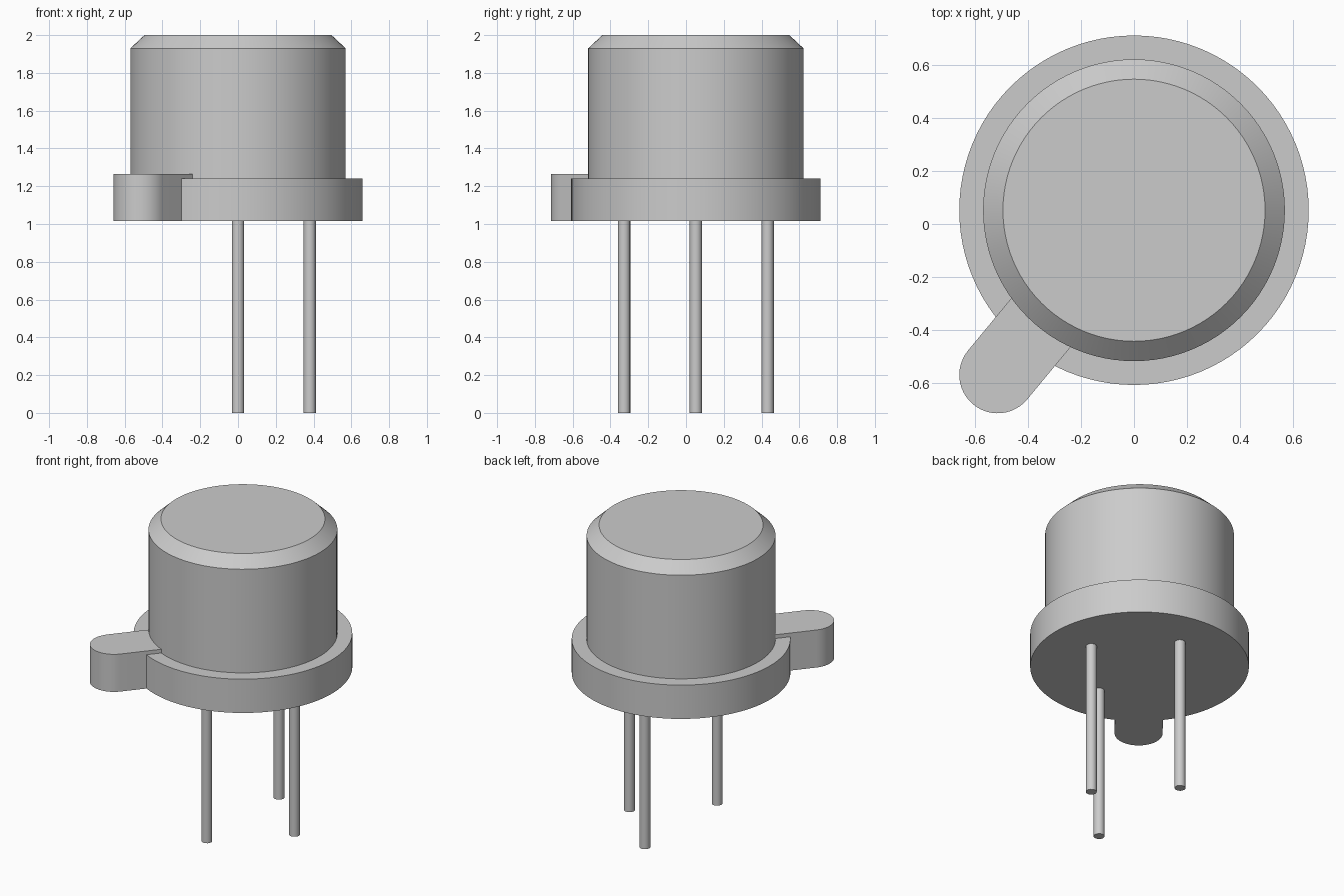
import bpy, bmesh, math
from mathutils import Vector

cube = bpy.data.objects.get("Cube")
if cube:
    bpy.data.objects.remove(cube, do_unlink=True)

metal = bpy.data.materials.new("grey metal")
metal.use_nodes = True
GREY = (0.6, 0.6, 0.6, 1)
metal.diffuse_color = GREY
metal.node_tree.nodes["Principled BSDF"].inputs["Base Color"].default_value = GREY

CENTRE = Vector((0, 0.052, 0))
BASE_Z = 1.015


def finish(name, bm):
    bmesh.ops.recalc_face_normals(bm, faces=bm.faces)
    mesh = bpy.data.meshes.new(name)
    bm.to_mesh(mesh)
    bm.free()
    mesh.materials.append(metal)
    obj = bpy.data.objects.new(name, mesh)
    bpy.context.collection.objects.link(obj)
    bpy.ops.object.select_all(action='DESELECT')
    obj.select_set(True)
    bpy.context.view_layer.objects.active = obj
    bpy.ops.object.shade_smooth_by_angle(angle=math.radians(31))
    return obj


def turned(name, profile, centre, sides):
    """Closed round solid from (radius, z) rings, bottom to top."""
    bm = bmesh.new()
    rings = []
    for r, z in profile:
        rings.append([bm.verts.new((centre.x + r * math.cos(2 * math.pi * i / sides),
                                    centre.y + r * math.sin(2 * math.pi * i / sides), z))
                      for i in range(sides)])
    for a, b in zip(rings, rings[1:]):
        for i in range(sides):
            j = (i + 1) % sides
            bm.faces.new((a[i], a[j], b[j], b[i]))
    bm.faces.new(rings[0])
    bm.faces.new(rings[-1])
    return finish(name, bm)


# Flanged can with a chamfered top
turned("can_body", [(0.66, BASE_Z), (0.66, 1.24), (0.57, 1.24),
                    (0.57, 1.93), (0.495, 2.0)], CENTRE, 96)

# Round-ended locating tab, running from inside the can out past the flange
TAB_R = 0.145
tip = Vector((-0.515, -0.57, 0))
out = (tip - CENTRE).normalized()
side = Vector((-out.y, out.x, 0))
root = CENTRE + out * 0.4
outline = [root - side * TAB_R]
for i in range(25):
    a = -math.pi / 2 + math.pi * i / 24
    outline.append(tip + TAB_R * (out * math.cos(a) + side * math.sin(a)))
outline.append(root + side * TAB_R)
bm = bmesh.new()
face = bm.faces.new([bm.verts.new((p.x, p.y, BASE_Z)) for p in outline])
top = bmesh.ops.extrude_face_region(bm, geom=[face], use_keep_orig=True)
bmesh.ops.translate(bm, vec=(0, 0, 0.25),
                    verts=[v for v in top["geom"] if isinstance(v, bmesh.types.BMVert)])
finish("locating_tab", bm)

# Three wire leads on a common circle
for name, angle in (("front_lead", -90), ("left_lead", 0), ("back_lead", 90)):
    a = math.radians(angle)
    pos = CENTRE + 0.38 * Vector((math.cos(a), math.sin(a), 0))
    turned(name, [(0.033, 0), (0.033, BASE_Z + 0.02)], pos, 16)
